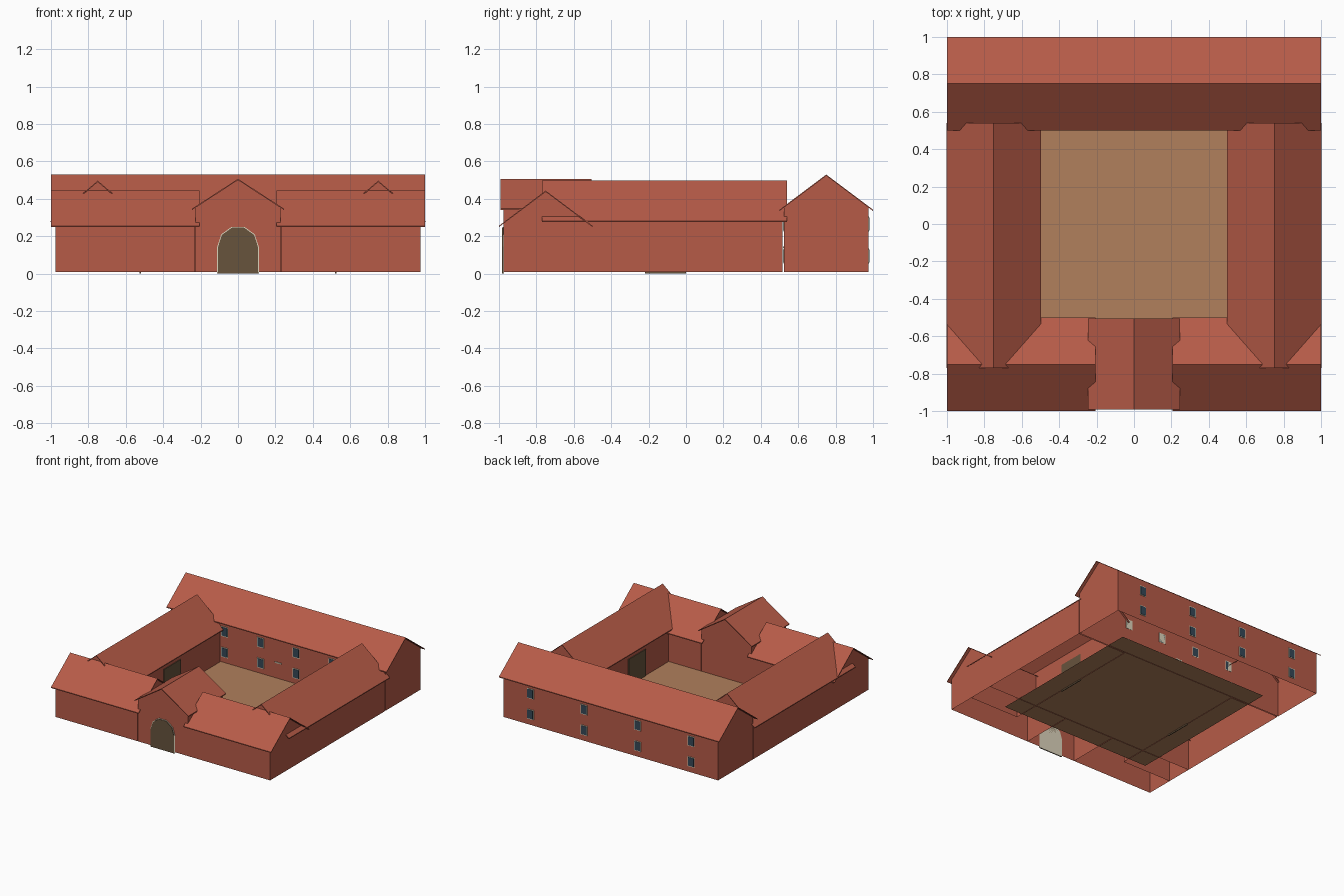
import bpy, bmesh, math

if "Cube" in bpy.data.objects:
    bpy.data.objects.remove(bpy.data.objects["Cube"])

def mat(name, rgb):
    m = bpy.data.materials.new(name)
    m.diffuse_color = (*rgb, 1)
    m.use_nodes = True
    m.node_tree.nodes["Principled BSDF"].inputs["Base Color"].default_value = m.diffuse_color
    return m

RED = mat("red_clay", (0.47, 0.105, 0.064))
TAN = mat("courtyard_earth", (0.44, 0.215, 0.107))
DARK = mat("dark_wood", (0.135, 0.087, 0.046))
CREAM = mat("cream_trim", (0.72, 0.66, 0.50))
GLASS = mat("blue_glass", (0.036, 0.065, 0.095))

BASE = 0.008   # bottom of the walls
THICK = 0.007  # roof thickness

def make(name, verts, faces, material):
    bm = bmesh.new()
    vs = [bm.verts.new(v) for v in verts]
    for f in faces:
        bm.faces.new([vs[i] for i in f])
    bmesh.ops.recalc_face_normals(bm, faces=bm.faces)
    me = bpy.data.meshes.new(name)
    bm.to_mesh(me)
    bm.free()
    me.materials.append(material)
    ob = bpy.data.objects.new(name, me)
    bpy.context.collection.objects.link(ob)
    return ob

def extrude(name, profile, a, b, place, material, skip=()):
    """Sweep a 2D profile from a to b; skip lists side faces left open."""
    n = len(profile)
    verts = [place(p, q, t) for t in (a, b) for p, q in profile]
    faces = [tuple(range(n)), tuple(range(n, 2 * n))]
    faces += [(i, (i + 1) % n, n + (i + 1) % n, n + i) for i in range(n) if i not in skip]
    return make(name, verts, faces, material)

def along_x(p, q, t):
    return (t, p, q)

def along_y(p, q, t):
    return (p, t, q)

def wing(name, place, centre, half_wall, half_roof, eave, ridge, wall_ends, roof_ends):
    """Gabled building: open-bottomed walls plus a thin overhanging roof."""
    slope = (ridge - eave) / half_roof
    top = ridge - half_wall * slope - THICK * 0.7
    c, h, r = centre, half_wall, half_roof
    walls = [(c - h, BASE), (c + h, BASE), (c + h, top), (c, ridge - THICK * 0.7), (c - h, top)]
    extrude(name + "_walls", walls, *wall_ends, place, RED, skip=(0, 2, 3))
    roof = [(c - r, eave), (c, ridge), (c + r, eave),
            (c + r, eave - THICK), (c, ridge - THICK), (c - r, eave - THICK)]
    # chevron is concave, so each slope is its own quad end
    v = [place(p, q, t) for t in roof_ends for p, q in roof]
    f = [(0, 1, 4, 5), (1, 2, 3, 4), (6, 7, 10, 11), (7, 8, 9, 10)]
    f += [(i, (i + 1) % 6, 6 + (i + 1) % 6, 6 + i) for i in range(6)]
    make(name + "_roof", v, f, RED)

# Wings around the courtyard
wing("back_wing", along_x, 0.75, 0.225, 0.25, 0.342, 0.53, (-0.975, 0.975), (-1, 1))
for s, side in ((-1, "left"), (1, "right")):
    wing("front_wing_" + side, along_x, -0.75, 0.225, 0.25, 0.256, 0.444,
         (s * 0.23, s * 0.975), (s * 0.205, s))
    wing("side_wing_" + side, along_y, s * 0.75, 0.225, 0.252, 0.282, 0.497,
         (-0.745, 0.515), (-0.77, 0.54))
wing("gatehouse", along_y, 0, 0.228, 0.245, 0.348, 0.507, (-0.975, -0.525), (-0.993, -0.505))

# Courtyard ground sheet
g = 0.69
make("courtyard", [(-g, -g, 0.011), (g, -g, 0.011), (g, g, 0.011), (-g, g, 0.011)],
     [(0, 1, 2, 3)], TAN)

# Arched gate with a thin trim behind it
def arch(radius, spring):
    pts = [(-radius, 0), (radius, 0)]
    return pts + [(radius * math.cos(math.radians(36 * i)),
                   spring + radius * math.sin(math.radians(36 * i))) for i in range(6)]

extrude("gate_trim", arch(0.111, 0.145), -0.979, -0.974, along_y, CREAM)
extrude("gate", arch(0.106, 0.145), -0.983, -0.974, along_y, DARK)

def rect(u, z, w, h):
    return [(u - w / 2, z - h / 2), (u + w / 2, z - h / 2),
            (u + w / 2, z + h / 2), (u - w / 2, z + h / 2)]

# Stable doors facing the courtyard
for s, side in ((-1, "left"), (1, "right")):
    extrude("side_door_" + side, rect(-0.11, 0.115, 0.22, 0.23),
            s * 0.519, s * 0.526, along_x, DARK)

# Windows on both long faces of the back wing
def window(name, x, z, wall, out):
    extrude(name + "_frame", rect(x, z, 0.060, 0.080), wall - out * 0.001, wall + out * 0.004, along_y, CREAM)
    extrude(name + "_glass", rect(x, z, 0.050, 0.070), wall - out * 0.001, wall + out * 0.006, along_y, GLASS)

for k in (-0.75, -0.25, 0.25, 0.75):
    for z in (0.095, 0.265):
        window("outer_window", 0.975 * k, z, 0.975, 1)
        window("inner_window", 0.65 * k, z, 0.525, -1)

# Small lintel in the middle of the courtyard face
extrude("lintel", rect(0, 0.14, 0.06, 0.008), 0.518, 0.526, along_y, CREAM)
